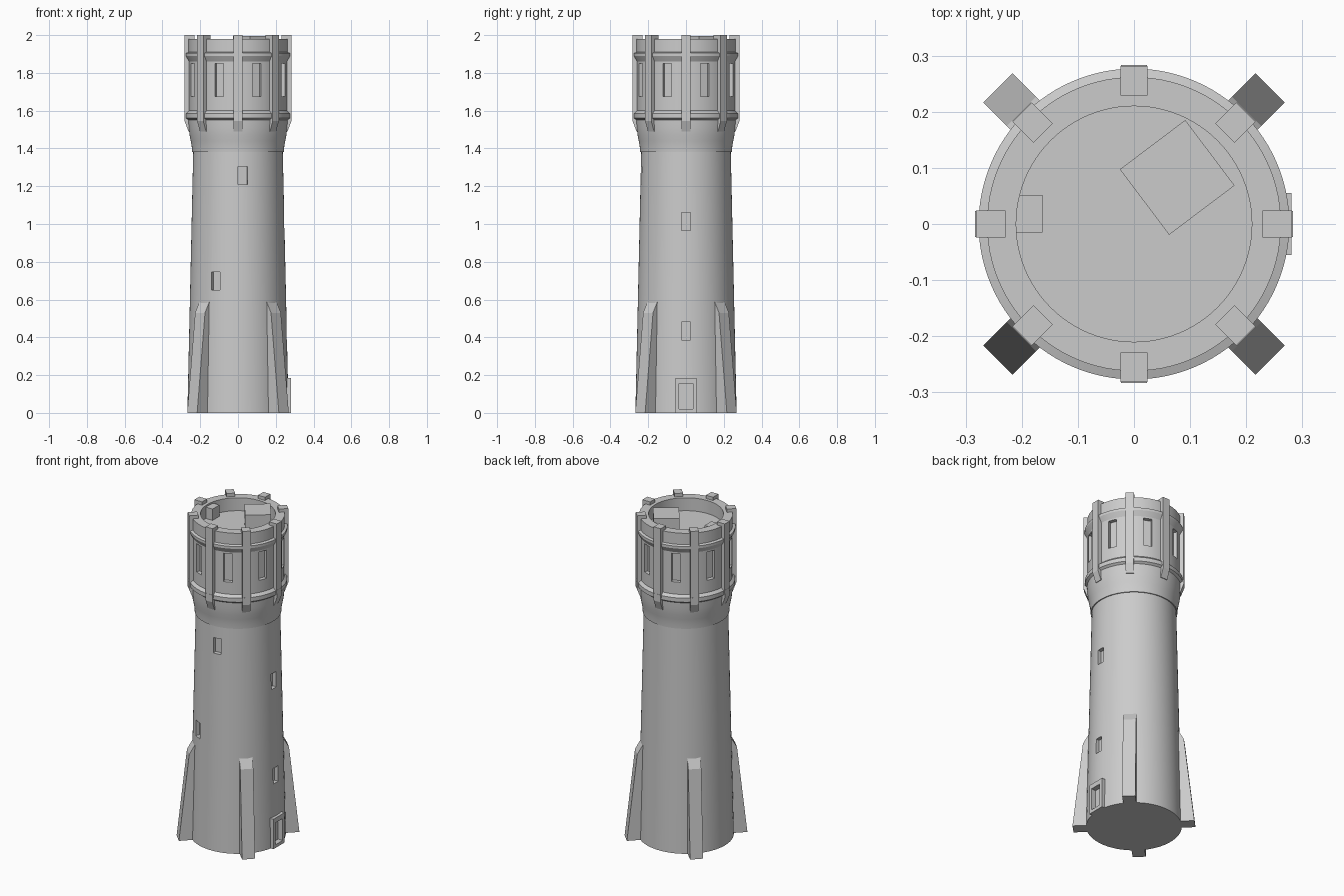
import bpy, bmesh, math
from mathutils import Matrix, Vector

if "Cube" in bpy.data.objects:
    bpy.data.objects.remove(bpy.data.objects["Cube"])

stone = bpy.data.materials.new("grey stone")
stone.diffuse_color = (0.6, 0.6, 0.6, 1)
stone.use_nodes = True
stone.node_tree.nodes["Principled BSDF"].inputs["Base Color"].default_value = stone.diffuse_color


def finish(name, bm, smooth=False):
    bmesh.ops.recalc_face_normals(bm, faces=bm.faces[:])
    me = bpy.data.meshes.new(name)
    bm.to_mesh(me)
    bm.free()
    me.materials.append(stone)
    ob = bpy.data.objects.new(name, me)
    bpy.context.collection.objects.link(ob)
    if smooth:
        smooth_by_angle(ob)
    return ob


def smooth_by_angle(ob):
    bpy.ops.object.select_all(action='DESELECT')
    ob.select_set(True)
    bpy.context.view_layer.objects.active = ob
    bpy.ops.object.shade_smooth_by_angle(angle=math.radians(20))


def lathe(name, profile, seg=96):
    """Closed solid of revolution; the end points are capped flat."""
    bm = bmesh.new()
    rings = [[bm.verts.new((r * math.cos(2 * math.pi * i / seg),
                            r * math.sin(2 * math.pi * i / seg), z))
              for i in range(seg)] for r, z in profile]
    for a, b in zip(rings, rings[1:]):
        for i in range(seg):
            j = (i + 1) % seg
            bm.faces.new((a[i], a[j], b[j], b[i]))
    bm.faces.new(rings[0])
    bm.faces.new(rings[-1])
    return finish(name, bm)


def add_prism(bm, outline, width, angle):
    """Extrude a radius/height outline sideways, turned to a compass angle."""
    rot = Matrix.Rotation(math.radians(angle), 3, 'Z')
    sides = [[bm.verts.new(rot @ Vector((r, s * width / 2, z))) for r, z in outline]
             for s in (-1, 1)]
    bm.faces.new(sides[0])
    bm.faces.new(sides[1][::-1])
    n = len(outline)
    for i in range(n):
        j = (i + 1) % n
        bm.faces.new((sides[0][i], sides[0][j], sides[1][j], sides[1][i]))


def rect(r0, r1, z0, z1):
    return [(r0, z0), (r1, z0), (r1, z1), (r0, z1)]


def prisms(name, outline, width, angles):
    bm = bmesh.new()
    for a in angles:
        add_prism(bm, outline, width, a)
    return finish(name, bm)


def carve(ob, cuts):
    """Cut recesses given as (outline, width, angle)."""
    bm = bmesh.new()
    for c in cuts:
        add_prism(bm, *c)
    cutter = finish("recess_cutter", bm)
    cutter.hide_render = True
    mod = ob.modifiers.new("recesses", 'BOOLEAN')
    mod.operation = 'DIFFERENCE'
    mod.solver = 'EXACT'
    mod.object = cutter
    bpy.context.view_layer.update()
    dg = bpy.context.evaluated_depsgraph_get()
    me = bpy.data.meshes.new_from_object(ob.evaluated_get(dg))
    ob.modifiers.clear()
    ob.data = me
    bpy.data.objects.remove(cutter)


eighths = [45 * i for i in range(8)]
door_cut = (rect(0.25, 0.4, 0.02, 0.155), 0.072, 0)

# Tapered shaft with small windows and the doorway
shaft = lathe("shaft", [(0.268, 0), (0.237, 1.385)])
carve(shaft, [
    (rect(0.215, 0.4, 1.21, 1.305), 0.05, -84),
    (rect(0.228, 0.4, 0.65, 0.745), 0.05, -118),
    (rect(0.22, 0.4, 0.965, 1.06), 0.047, 0),
    (rect(0.235, 0.4, 0.385, 0.48), 0.047, 0),
    door_cut])
smooth_by_angle(shaft)

# Door surround
frame = prisms("door_frame", rect(0.22, 0.281, 0, 0.185), 0.11, [0])
carve(frame, [door_cut])

# Flared crown, drum, cornice, parapet and sunken roof deck
crown = lathe("crown", [
    (0.235, 1.38), (0.243, 1.38), (0.245, 1.41), (0.25, 1.44), (0.256, 1.47),
    (0.261, 1.51), (0.263, 1.55), (0.276, 1.56), (0.276, 1.585), (0.26, 1.6),
    (0.26, 1.86), (0.277, 1.89), (0.277, 1.905), (0.262, 1.91),
    (0.262, 1.98), (0.21, 1.98), (0.21, 1.9)])
carve(crown, [(rect(0.236, 0.4, 1.675, 1.85), 0.05, a + 22.5) for a in eighths])
smooth_by_angle(crown)

# Pilasters rising past the parapet, and the corbels beneath them
prisms("pilasters", rect(0.229, 0.282, 1.57, 2.0), 0.048, eighths)
prisms("corbels", [(0.24, 1.49), (0.262, 1.49), (0.283, 1.545),
                   (0.283, 1.59), (0.24, 1.59)], 0.046, eighths)

# Four sloping buttresses
prisms("buttresses", [(0.15, 0), (0.343, 0), (0.284, 0.53), (0.25, 0.59), (0.15, 0.59)],
       0.074, [45, 135, 225, 315])


# Stair hatch and small chimney on the roof deck
def box(name, loc, size, turn=0):
    bm = bmesh.new()
    bmesh.ops.create_cube(bm, size=1, matrix=Matrix.Translation(loc)
                          @ Matrix.Rotation(math.radians(turn), 4, 'Z')
                          @ Matrix.Diagonal((*size, 1)))
    return finish(name, bm)


box("roof_hatch", (0.077, 0.083, 1.94), (0.146, 0.146, 0.11), 37)
box("chimney", (-0.187, 0.018, 1.93), (0.048, 0.067, 0.08))
